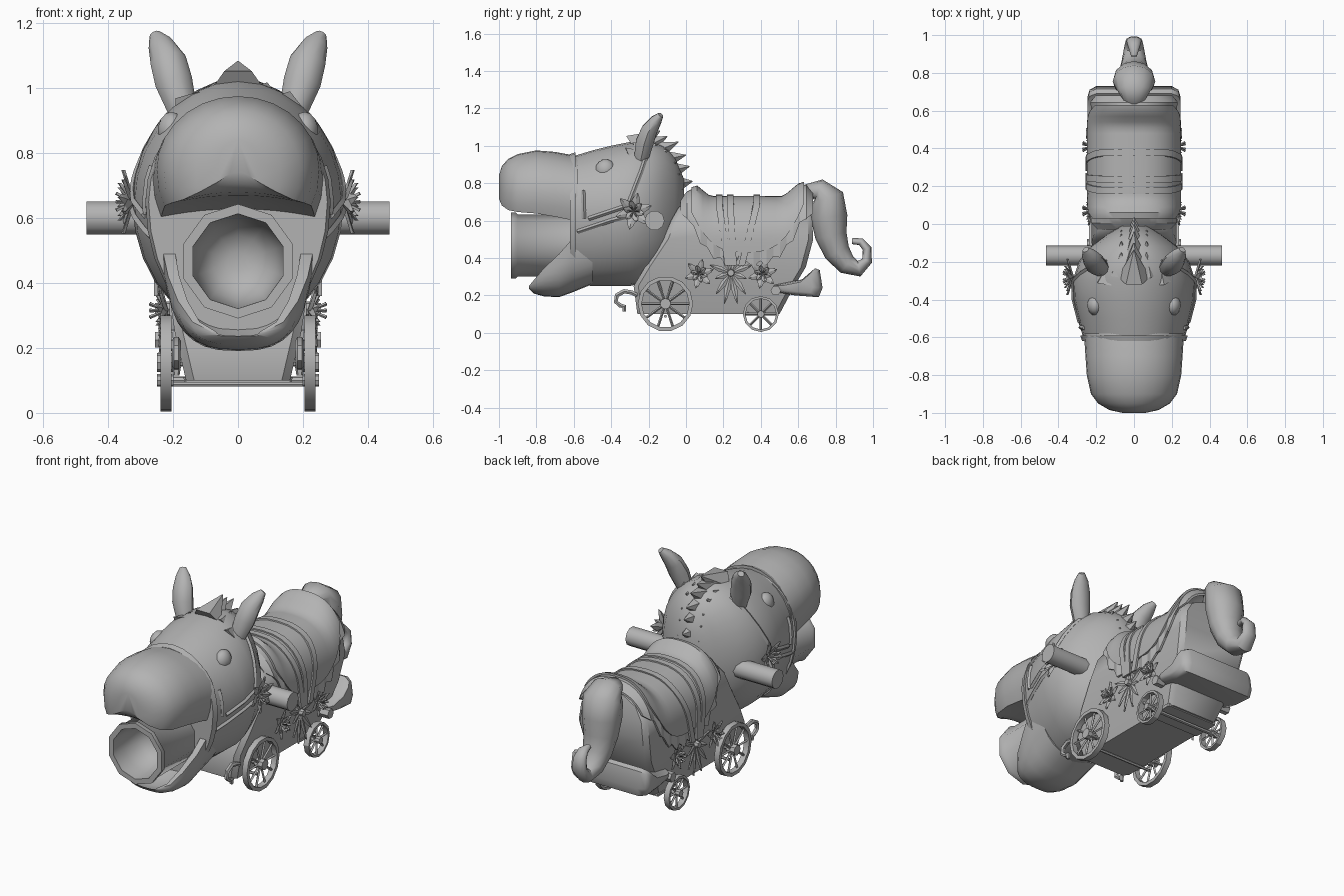
import bpy, bmesh
from math import sin, cos, pi, asin, radians
from mathutils import Vector as V

if "Cube" in bpy.data.objects:
    bpy.data.objects.remove(bpy.data.objects["Cube"])

GREY = (0.45, 0.45, 0.45, 1)
mat = bpy.data.materials.new("plain_grey")
mat.use_nodes = True
mat.diffuse_color = GREY
mat.node_tree.nodes["Principled BSDF"].inputs["Base Color"].default_value = GREY


def part(name, pieces, mirror=False, smooth=40, loop=False):
    """Skin each piece (a list of closed rings) into one object."""
    bm = bmesh.new()
    for rings in pieces:
        vs = [[bm.verts.new(p) for p in ring] for ring in rings]
        pairs = list(zip(vs, vs[1:]))
        if loop:
            pairs.append((vs[-1], vs[0]))
        for a, b in pairs:
            for i in range(len(a)):
                j = (i + 1) % len(a)
                bm.faces.new((a[i], a[j], b[j], b[i]))
        if not loop:
            bm.faces.new(vs[0])
            bm.faces.new(vs[-1])
    bmesh.ops.recalc_face_normals(bm, faces=bm.faces)
    me = bpy.data.meshes.new(name)
    bm.to_mesh(me)
    bm.free()
    me.materials.append(mat)
    ob = bpy.data.objects.new(name, me)
    bpy.context.collection.objects.link(ob)
    if mirror:
        ob.modifiers.new("mirror", 'MIRROR').use_mirror_merge = False
    bpy.ops.object.select_all(action='DESELECT')
    ob.select_set(True)
    bpy.context.view_layer.objects.active = ob
    if smooth:
        bpy.ops.object.shade_smooth_by_angle(angle=radians(smooth))
    return ob


def tube(path, n=10):
    """Rings along a path of (x, y, z, side radius, depth radius)."""
    pts = [V(p[:3]) for p in path]
    rings = []
    for i, p in enumerate(path):
        t = (pts[min(i + 1, len(pts) - 1)] - pts[max(i - 1, 0)]).normalized()
        ref = V((0, 1, 0)) if abs(t.x) > .9 else V((1, 0, 0))
        s = (ref - t * ref.dot(t)).normalized()
        d = t.cross(s)
        rings.append([pts[i] + s * cos(2 * pi * k / n) * p[3] + d * sin(2 * pi * k / n) * p[4]
                      for k in range(n)])
    return rings


def rod(a, b, r, n=10, r2=None):
    r2 = r if r2 is None else r2
    return tube([(*a, r, r), (*b, r2, r2)], n)


def section(y, zb, zm, zt, w, n=28):
    """Egg-shaped slice with separate upper and lower heights."""
    ring = []
    for k in range(n):
        a = 2 * pi * k / n
        h = zt - zm if sin(a) > 0 else zm - zb
        ring.append((w * cos(a), y, zm + h * sin(a)))
    return ring


def muzzle(y, floor, zm, zt, w):
    """Dome slice whose underside is a shallow upward arch."""
    ring = section(y, floor - .16, zm, zt, w)
    return [(x, y, max(z, floor + .03 * (1 - (x / w) ** 2))) for x, y, z in ring]


# Head and upper muzzle
head = part("head", [[section(*s) for s in (
    (-.60, .26, .65, .945, .27), (-.5, .25, .65, .975, .295), (-.4, .25, .65, 1.0, .318),
    (-.3, .25, .65, 1.02, .325), (-.2, .27, .66, 1.03, .292), (-.12, .32, .66, 1.0, .23),
    (-.06, .4, .66, .94, .15), (-.01, .53, .66, .82, .07))]])
part("upper_muzzle", [[muzzle(*s) for s in (
    (-1.0, .71, .77, .84, .06), (-.985, .675, .75, .89, .13), (-.95, .65, .75, .93, .19),
    (-.9, .64, .75, .955, .228), (-.8, .632, .75, .975, .25), (-.7, .615, .74, .967, .257),
    (-.58, .59, .72, .945, .265))]])
part("noseband", [[section(-.62, .245, .65, .955, .275), section(-.59, .245, .65, .965, .285)]])


# Lower lip, a scoop below the barrel
def scoop(y, zb, zt, w):
    ring = []
    for scale, order in ((1, range(17)), (.84, range(16, -1, -1))):
        for k in order:
            a = pi * k / 16
            c, s = cos(a), abs(sin(a))
            x = w * scale * abs(c) ** .75 * (1 if c > 0 else -1)
            ring.append((x, y, zt - (zt - zb) * scale * s ** .85))
    return ring


part("lower_lip", [[scoop(*s) for s in (
    (-.84, .235, .25, .08), (-.815, .21, .28, .14), (-.76, .195, .345, .185),
    (-.68, .19, .42, .215), (-.61, .215, .5, .232), (-.5, .26, .53, .24))]])


# Barrel in the mouth
def ring_y(r, y, z, n=10):
    return [(r * cos(2 * pi * (k + .5) / n), y, z + r * sin(2 * pi * (k + .5) / n)) for k in range(n)]


part("mouth_barrel", [[ring_y(r, y, .467) for r, y in (
    (.03, -.70), (.08, -.715), (.12, -.76), (.142, -.85), (.146, -.935), (.176, -.935),
    (.176, -.91), (.166, -.9), (.166, -.5))]], smooth=45)

# Ears, eyes and side handles
part("ears", [tube([(.17, -.24, .93, .045, .04), (.198, -.22, 1.02, .058, .05),
                    (.215, -.195, 1.085, .056, .045), (.238, -.16, 1.135, .04, .032),
                    (.256, -.135, 1.165, .018, .016)])], mirror=True)
part("eyes", [[[(.205 + .042 * sin(b), -.43 + .055 * cos(b) * cos(a), .87 + .058 * cos(b) * sin(a))
                for a in [2 * pi * k / 14 for k in range(14)]]
               for b in [-1.4, -.9, -.4, 0, .4, .9, 1.4]]], mirror=True)
part("side_handles", [rod((.2, -.168, .6), (.467, -.168, .6), .053, 10)], mirror=True)

# Bridle straps laid on the cheeks
bpy.context.view_layer.update()


def on_head(corners, steps=8):
    path = []
    for (y0, z0), (y1, z1) in zip(corners, corners[1:]):
        for k in range(steps):
            y, z = y0 + (y1 - y0) * k / steps, z0 + (z1 - z0) * k / steps
            hit, loc, _, _ = head.ray_cast(V((1, y, z)), V((-1, 0, 0)))
            if hit:
                path.append((loc.x + .002, y, z, .01, .012))
    return tube(path, 4)


part("bridle_straps", [on_head([(-.2, .98), (-.24, .86), (-.31, .68), (-.55, .6)]),
                       on_head([(-.55, .76), (-.545, .59)]),
                       on_head([(-.58, .54), (-.4, .6), (-.28, .63)])], mirror=True, smooth=30)

# Mane tufts, fanned over the back of the head
tufts = [rod((0, -.28, .99), (0, -.14, 1.08), .085, 6, .004)]
for y, z, ty, tz in ((-.22, .99, -.1, 1.05), (-.18, .96, -.04, 1.02), (-.14, .92, .0, .95),
                     (-.11, .86, .02, .89), (-.08, .79, .035, .81)):
    for x in (-.14, -.07, 0, .07, .14):
        back, drop = abs(x) * .75, abs(x) * .6
        tufts.append(rod((x, y - back * .8, z - drop * .7), (x * .95, ty - back, tz - drop), .065, 5, .002))
part("mane", tufts, smooth=20)


# Cart body, stacked from rounded layers
def layer(z, y0, y1, w, c=.025):
    half = [(w - c, y0), (w, y0 + c), (w, y1 - c), (w - c, y1)]
    return [(x, y, z) for x, y in half] + [(-x, y, z) for x, y in reversed(half)]


part("cart_body", [[layer(*s) for s in (
    (.1, -.26, .5, .16), (.25, -.28, .58, .195), (.35, -.22, .64, .21), (.5, -.12, .68, .225),
    (.6, -.08, .675, .212), (.67, -.04, .66, .165), (.71, .02, .65, .08))]])
part("floor_planks", [[layer(.094, y, y + .07, .165, .005), layer(.11, y, y + .07, .168, .005)]
                      for y in (.33, .42)], smooth=0)


# Saddle cloth, ruffle and girth straps
def cloth_ring(y, low, off, lean=0, n=24):
    ends = .065 * max(0, 1 - abs(y - .05) / .08) + .085 * max(0, 1 - abs(y - .62) / .1)
    ring = []
    for o, order in ((off, range(n + 1)), (off - .012, range(n, -1, -1))):
        top = .71 + ends + o - .5
        s = (low - .5) / (top if low > .5 else .2)
        a0 = asin(max(-1, min(.97, s)))
        for k in order:
            a = a0 + (pi - 2 * a0) * k / n
            c = 1 if sin(a) < 0 else abs(cos(a)) ** .8
            x = (.23 + o) * c * (1 if k < n / 2 else -1 if k > n / 2 else 0)
            z = .5 + sin(a) * (top if sin(a) > 0 else .2)
            ring.append((x, y + lean * max(0, .68 - z), z))
    return ring


def hem(y):
    return .43 + .26 * min(1, abs((y - .32) / .31)) ** 3


part("saddle_cloth", [[cloth_ring(y, hem(y), .02) for y in [.03 + .03 * k for k in range(21)]]])
part("cloth_ruffle", [[cloth_ring(y, hem(y) - .05 - .03 * (k % 2), .006 + .01 * (k % 2))
                       for k, y in enumerate([-.03 + .0355 * i for i in range(21)])]], smooth=25)
part("girth_straps", [[cloth_ring(y, .36, .028, lean), cloth_ring(y + .035, .36, .028, lean)]
                      for y, lean in ((.16, .15), (.22, .05), (.36, -.25))])


# Flowers and bows from folded petals
def petal(c, ang, length, wide, lift):
    c = V(c)
    d = V((0, cos(ang), sin(ang)))
    s = V((0, -sin(ang), cos(ang)))
    out = V((1, 0, 0))
    rings = []
    for t, w in ((0, .15), (.5, 1), (.8, .6), (1, .05)):
        p = c + d * length * t + out * lift * t
        rings.append([p + s * wide * w, p + out * .004, p - s * wide * w, p - out * .008])
    return rings


def flower(c, r, lift):
    out = [petal(c, 2 * pi * k / 6 + .3, r, r * .24, lift) for k in range(6)]
    out += [petal(c, 2 * pi * k / 6 + .8, r * .6, r * .18, lift * 1.4) for k in range(6)]
    for k in range(6):
        a = 2 * pi * k / 6
        tip = (c[0] + .05, c[1] + .3 * r * cos(a), c[2] + .3 * r * sin(a))
        out.append(rod(c, tip, .003, 4, .006))
    return out


part("cheek_flowers", flower((.325, -.28, .65), .1, .03), mirror=True, smooth=20)
part("body_flowers", flower((.222, .07, .315), .08, .02) + flower((.222, .41, .315), .08, .02),
     mirror=True, smooth=20)
bow = [petal((.228, .24, .32), radians(a), ln, .016, .015)
       for a, ln in ((20, .12), (-20, .09), (160, .12), (200, .09), (-78, .17), (-102, .17),
                     (-55, .14), (-125, .14), (65, .1), (115, .1))]
bow.append(rod((.21, .24, .32), (.255, .24, .32), .024, 8, .018))
part("side_bows", bow, mirror=True, smooth=20)


# Wheels with spokes, hubs and axles
def wheel(name, y, z, r, n, spokes):
    def circle(rad, x):
        return [(x, y + rad * cos(2 * pi * k / n), z + rad * sin(2 * pi * k / n)) for k in range(n)]
    part(name + "_rims", [[circle(r, .205), circle(r, .238), circle(r * .86, .238), circle(r * .86, .205)]],
         mirror=True, loop=True, smooth=30)
    bits = [rod((.22, y, z), (.22, y + r * .9 * cos(a), z + r * .9 * sin(a)), .007, 4)
            for a in [2 * pi * k / spokes for k in range(spokes)]]
    bits.append(rod((.198, y, z), (.25, y, z), r * .2, 8))
    part(name + "_spokes", bits, mirror=True, smooth=0)
    part(name + "_axle", [rod((-.21, y, z), (.21, y, z), .012, 8)])


wheel("front_wheel", -.11, .155, .148, 14, 10)
wheel("rear_wheel", .4, .1, .096, 12, 8)
part("cross_bar", [rod((-.2, -.11, .088), (.2, -.11, .088), .008, 6)])

# Front hooks
part("front_hooks", [tube([(.19, y, z, r, r) for y, z, r in (
    (-.26, .2, .012), (-.29, .215, .013), (-.33, .222, .014), (-.37, .2, .014), (-.375, .165, .013),
    (-.35, .145, .013), (-.33, .14, .014), (-.33, .115, .01))], 6)], mirror=True)

# Rear cushion
cushion = [(.47, .22), (.58, .2), (.71, .19), (.73, .24), (.715, .335), (.69, .345), (.62, .285), (.47, .255)]
part("rear_cushion", [[[(x, .6 + (y - .6) * s, .25 + (z - .25) * s) for y, z in cushion]
                       for x, s in ((-.245, .6), (-.235, .85), (-.2, 1), (.2, 1), (.235, .85), (.245, .6))]],
     smooth=50)
part("cushion_knobs", [rod((.2, .48, .225), (.255, .48, .225), .028, 6)], mirror=True, smooth=0)

# Curled tail
part("tail", [tube([(0, y, z, w, d) for y, z, w, d in (
    (.63, .71, .04, .03), (.66, .755, .06, .045), (.71, .765, .09, .058), (.755, .72, .113, .09),
    (.765, .62, .11, .098), (.775, .52, .095, .085), (.808, .43, .08, .07), (.86, .365, .066, .055),
    (.925, .342, .054, .042), (.968, .385, .045, .028), (.968, .45, .04, .024), (.935, .487, .03, .02),
    (.888, .49, .015, .016))], 12)], smooth=50)
